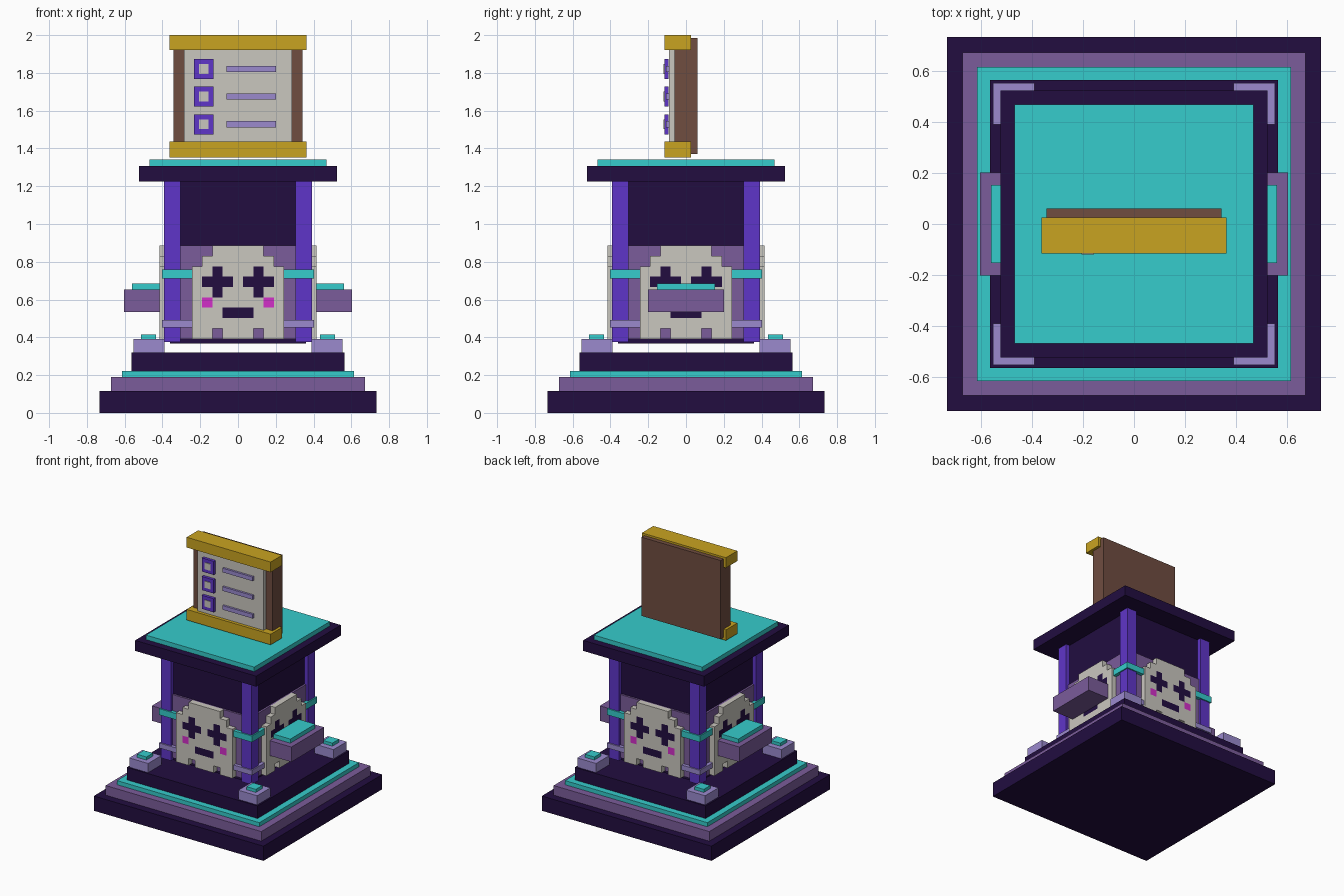
import bpy, bmesh, math
from mathutils import Matrix, Vector

if "Cube" in bpy.data.objects:
    bpy.data.objects.remove(bpy.data.objects["Cube"])


def material(name, hex_code):
    def lin(c):
        c /= 255
        return c / 12.92 if c <= 0.04045 else ((c + 0.055) / 1.055) ** 2.4
    m = bpy.data.materials.new(name)
    m.diffuse_color = (*[lin(int(hex_code[i:i + 2], 16)) for i in (0, 2, 4)], 1)
    m.use_nodes = True
    m.node_tree.nodes["Principled BSDF"].inputs["Base Color"].default_value = m.diffuse_color
    return m


DARK = material("dark_indigo", "220D40")
PURPLE = material("dusty_purple", "7B5C9B")
TEAL = material("teal", "36CCCC")
VIOLET = material("violet", "5F35C8")
LAVENDER = material("lavender", "9B8ACE")
BONE = material("bone", "CAC7BF")
PINK = material("pink", "D22FC8")
GOLD = material("gold", "C9A421")
BROWN = material("brown", "704D40")


def finish(name, bm, mats):
    bmesh.ops.recalc_face_normals(bm, faces=bm.faces[:])
    me = bpy.data.meshes.new(name)
    bm.to_mesh(me)
    bm.free()
    for m in mats:
        me.materials.append(m)
    ob = bpy.data.objects.new(name, me)
    bpy.context.collection.objects.link(ob)
    return ob


def box(name, mat, x0, x1, y0, y1, z0, z1):
    bm = bmesh.new()
    size = Matrix.Diagonal((x1 - x0, y1 - y0, z1 - z0, 1))
    mid = Matrix.Translation(((x0 + x1) / 2, (y0 + y1) / 2, (z0 + z1) / 2))
    bmesh.ops.create_cube(bm, size=1, matrix=mid @ size)
    return finish(name, bm, [mat])


def slab(name, mat, r, z0, z1):
    return box(name, mat, -r, r, -r, r, z0, z1)


def corners(name, mat, a, b, z0, z1):
    # the same square block on all four corners
    for sx in (-1, 1):
        for sy in (-1, 1):
            xs, ys = sorted((sx * a, sx * b)), sorted((sy * a, sy * b))
            box(name, mat, *xs, *ys, z0, z1)


# stepped base
slab("base_step", DARK, 0.733, 0, 0.115)
slab("base_tier", PURPLE, 0.673, 0.115, 0.19)
slab("base_trim", TEAL, 0.615, 0.19, 0.222)
slab("base_top", DARK, 0.565, 0.222, 0.32)
corners("corner_foot", LAVENDER, 0.39, 0.553, 0.32, 0.392)
corners("corner_foot_cap", TEAL, 0.433, 0.513, 0.392, 0.416)

# floating body and its corner pillars
slab("body_core", DARK, 0.36, 0.368, 1.225)
slab("body_panel", PURPLE, 0.375, 0.392, 0.886)
corners("pillar", VIOLET, 0.305, 0.392, 0.374, 1.225)
corners("upper_band", TEAL, 0.24, 0.402, 0.712, 0.76)
corners("lower_band", LAVENDER, 0.24, 0.402, 0.453, 0.492)

# roof
slab("roof_slab", DARK, 0.523, 1.225, 1.307)
slab("roof_trim", TEAL, 0.468, 1.307, 1.342)

# pixel mask on each side: # bone, D dark, P pink, . empty
MASK = ["..#####..",
        ".#######.",
        "##D###D##",
        "#DDD#DDD#",
        "##D###D##",
        "#P#####P#",
        "###DDD###",
        "#########",
        "##.###.##"]


def mask_plate(turn):
    bm = bmesh.new()
    cell, rise, top, front, back = 0.542 / 10, 0.494 / 9, 0.886, -0.416, -0.37
    verts = {}

    def vert(i, j):
        if (i, j) not in verts:
            verts[i, j] = bm.verts.new(((i - 4.5) * cell, front, top - j * rise))
        return verts[i, j]

    for j, row in enumerate(MASK):
        for i, ch in enumerate(row):
            if ch != ".":
                f = bm.faces.new([vert(i, j), vert(i, j + 1), vert(i + 1, j + 1), vert(i + 1, j)])
                f.material_index = "#DP".index(ch)
    painted = set(bm.faces)
    ext = bmesh.ops.extrude_face_region(bm, geom=bm.faces[:], use_keep_orig=True)
    moved = [g for g in ext["geom"] if isinstance(g, bmesh.types.BMVert)]
    bmesh.ops.translate(bm, verts=moved, vec=Vector((0, back - front, 0)))
    for f in bm.faces:
        if f not in painted:
            f.material_index = 0
    bmesh.ops.rotate(bm, verts=bm.verts[:], cent=(0, 0, 0),
                     matrix=Matrix.Rotation(turn * math.pi / 2, 3, "Z"))
    finish("mask_plate", bm, [BONE, DARK, PINK])


for k in range(4):
    mask_plate(k)

# side shelves
for s in (-1, 1):
    box("side_shelf", PURPLE, *sorted((s * 0.40, s * 0.603)), -0.202, 0.202, 0.535, 0.652)
    box("side_shelf_top", TEAL, *sorted((s * 0.40, s * 0.56)), -0.153, 0.153, 0.652, 0.684)

# list board on the roof
box("board_back", BROWN, -0.342, 0.342, 0.02, 0.06, 1.37, 1.985)
box("board_frame", BROWN, -0.342, 0.342, -0.06, 0.02, 1.40, 1.95)
box("board_sheet", BONE, -0.285, 0.285, -0.09, -0.06, 1.40, 1.95)
box("board_top_rail", GOLD, -0.363, 0.363, -0.115, 0.026, 1.92, 2.0)
box("board_bottom_rail", GOLD, -0.363, 0.363, -0.115, 0.026, 1.353, 1.436)
for z in (1.82, 1.675, 1.528):
    box("check_box", VIOLET, -0.233, -0.13, -0.114, -0.092, z - 0.053, z + 0.053)
    box("check_box_centre", BONE, -0.206, -0.156, -0.119, -0.112, z - 0.026, z + 0.026)
    box("list_line", LAVENDER, -0.06, 0.2, -0.106, -0.088, z - 0.016, z + 0.016)
